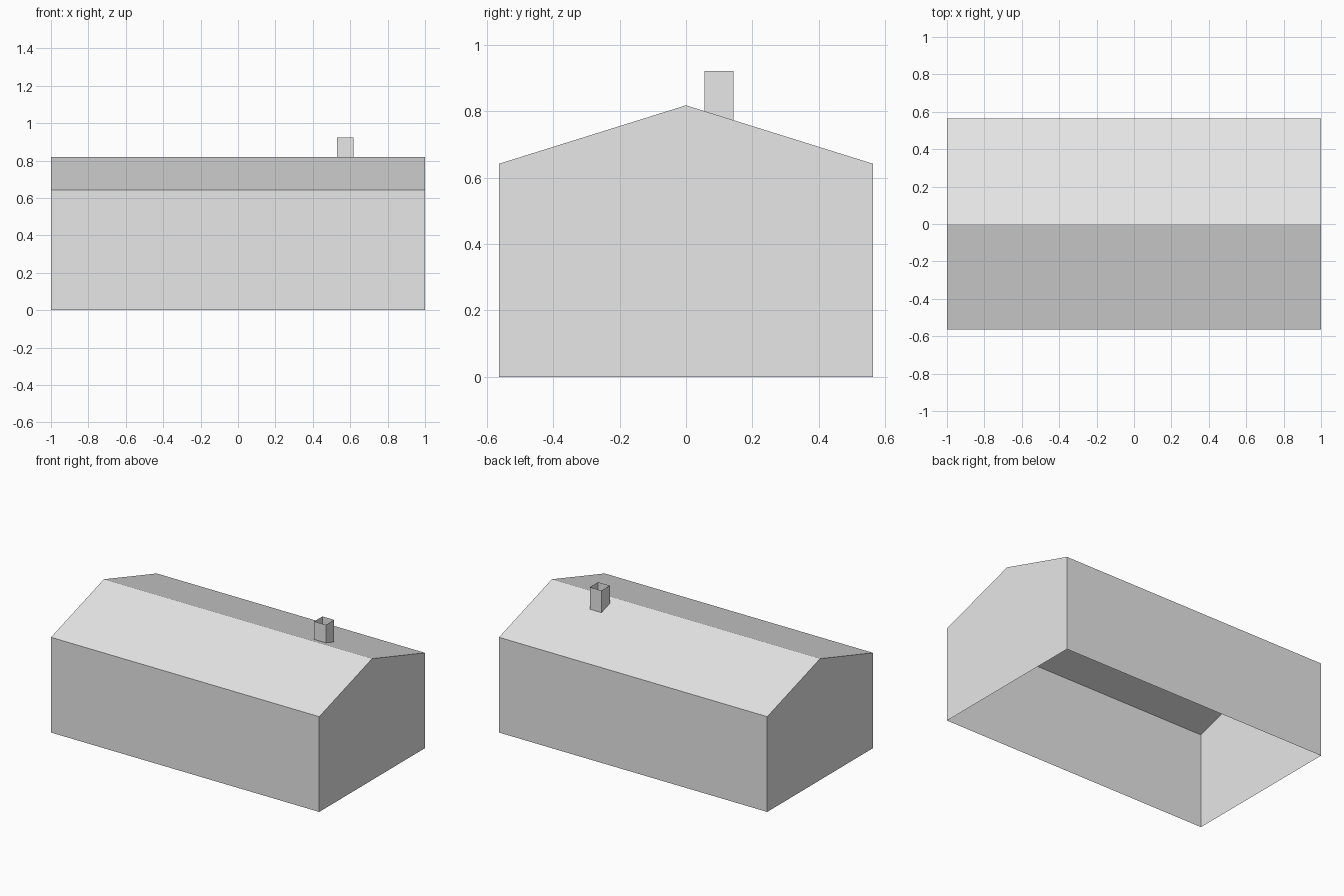
import bpy
import bmesh

cube = bpy.data.objects.get("Cube")
if cube:
    bpy.data.objects.remove(cube, do_unlink=True)

HALF_X, HALF_Y = 1.0, 0.563
EAVE, RIDGE = 0.642, 0.818

grey = bpy.data.materials.new("light_grey")
grey.use_nodes = True
colour = (0.8, 0.8, 0.8, 1)
grey.diffuse_color = colour
grey.node_tree.nodes["Principled BSDF"].inputs["Base Color"].default_value = colour


def roof_z(y):
    """Height of the roof surface at depth y."""
    return RIDGE - (RIDGE - EAVE) * abs(y) / HALF_Y


def add_part(name, polygons):
    """Single-skin flat-shaded part made from polygons that share corners."""
    bm = bmesh.new()
    for poly in polygons:
        bm.faces.new([bm.verts.new(p) for p in poly])
    bmesh.ops.remove_doubles(bm, verts=bm.verts, dist=1e-5)
    mesh = bpy.data.meshes.new(name)
    bm.to_mesh(mesh)
    bm.free()
    mesh.materials.append(grey)
    obj = bpy.data.objects.new(name, mesh)
    bpy.context.collection.objects.link(obj)
    return obj


# Walls: two long sides and two gable ends, open underneath
gable = [(-HALF_Y, 0), (HALF_Y, 0), (HALF_Y, EAVE), (0, RIDGE), (-HALF_Y, EAVE)]
walls = []
for s in (-1, 1):
    walls.append([(s * HALF_X, s * y, z) for y, z in gable])
    walls.append([(-s * x, s * HALF_Y, z) for x, z in
                  ((-HALF_X, 0), (HALF_X, 0), (HALF_X, EAVE), (-HALF_X, EAVE))])
add_part("walls", walls)

# Roof: two slopes meeting at the ridge
add_part("roof", [[(-s * HALF_X, s * HALF_Y, EAVE), (-s * HALF_X, 0, RIDGE),
                   (s * HALF_X, 0, RIDGE), (s * HALF_X, s * HALF_Y, EAVE)]
                  for s in (-1, 1)])

# Chimney: open square tube standing on the back slope
X0, X1, Y0, Y1, TOP = 0.53, 0.617, 0.055, 0.143, 0.922
corners = [(X0, Y0), (X1, Y0), (X1, Y1), (X0, Y1)]
add_part("chimney", [[(*a, roof_z(a[1])), (*b, roof_z(b[1])), (*b, TOP), (*a, TOP)]
                     for a, b in zip(corners, corners[1:] + corners[:1])])
